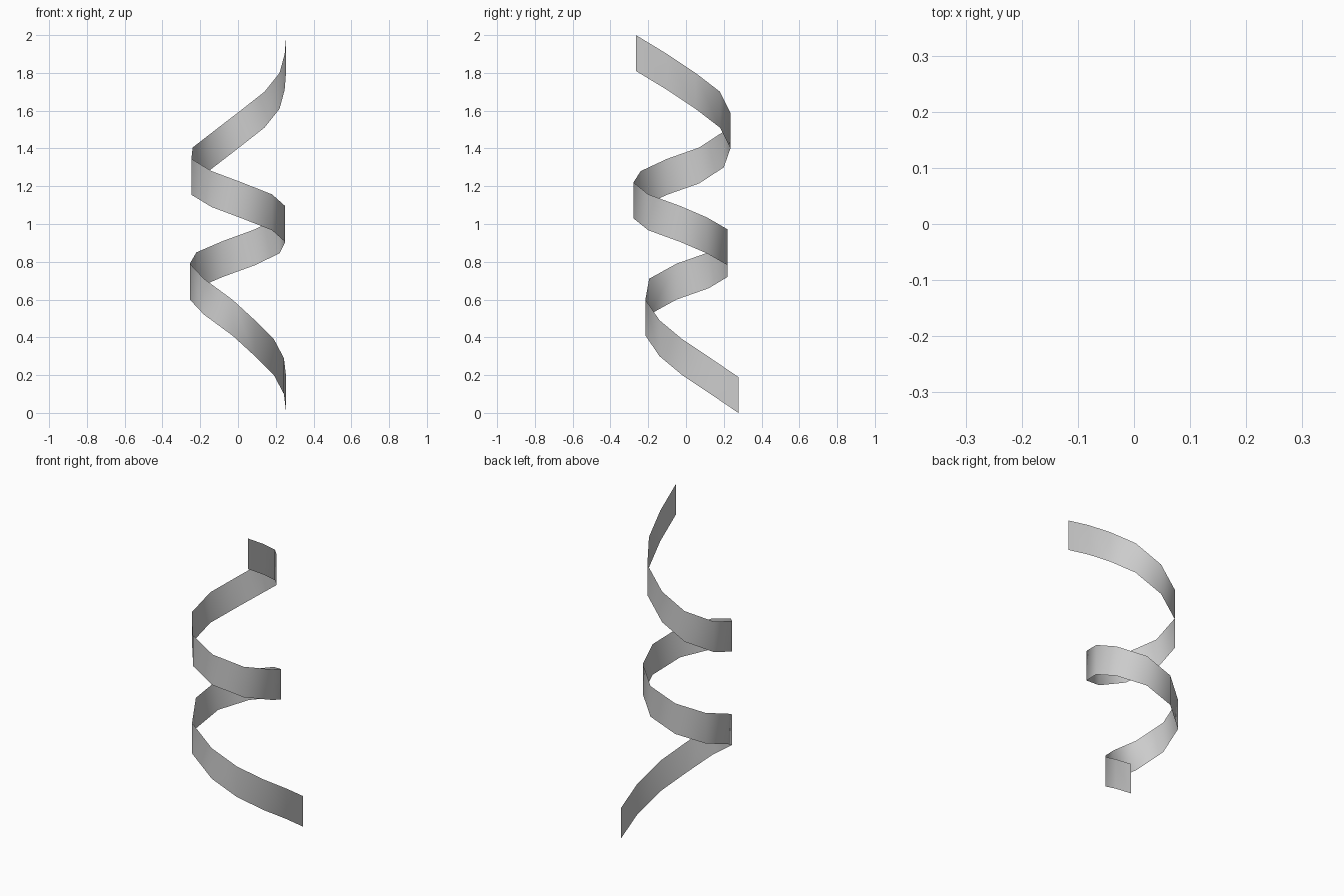
import bpy

# Lower edge of the ribbon as it winds upward: x, y, z
PATH = [
    (.255, .277, 0), (.243, .13, .10), (.19, -.02, .20), (.09, -.14, .30),
    (-.03, -.215, .41), (-.18, -.195, .52), (-.255, -.05, .60), (-.22, .12, .66),
    (-.08, .22, .72), (.09, .22, .782), (.22, .11, .845), (.25, -.03, .905),
    (.18, -.20, .967), (.02, -.278, 1.03), (-.14, -.24, 1.09), (-.247, -.10, 1.155),
    (-.24, .07, 1.215), (-.13, .20, 1.30), (.0, .235, 1.40), (.14, .18, 1.51),
    (.22, .05, 1.61), (.247, -.10, 1.71), (.255, -.265, 1.81),
]
HEIGHT = 0.19

# Spiral ribbon: the path swept straight up, with no thickness
n = len(PATH)
verts = PATH + [(x, y, z + HEIGHT) for x, y, z in PATH]
faces = [(i, i + n, i + n + 1, i + 1) for i in range(n - 1)]
mesh = bpy.data.meshes.new("spiral_ribbon")
mesh.from_pydata(verts, [], faces)
mesh.shade_smooth()
ribbon = bpy.data.objects.new("spiral_ribbon", mesh)
bpy.context.collection.objects.link(ribbon)
